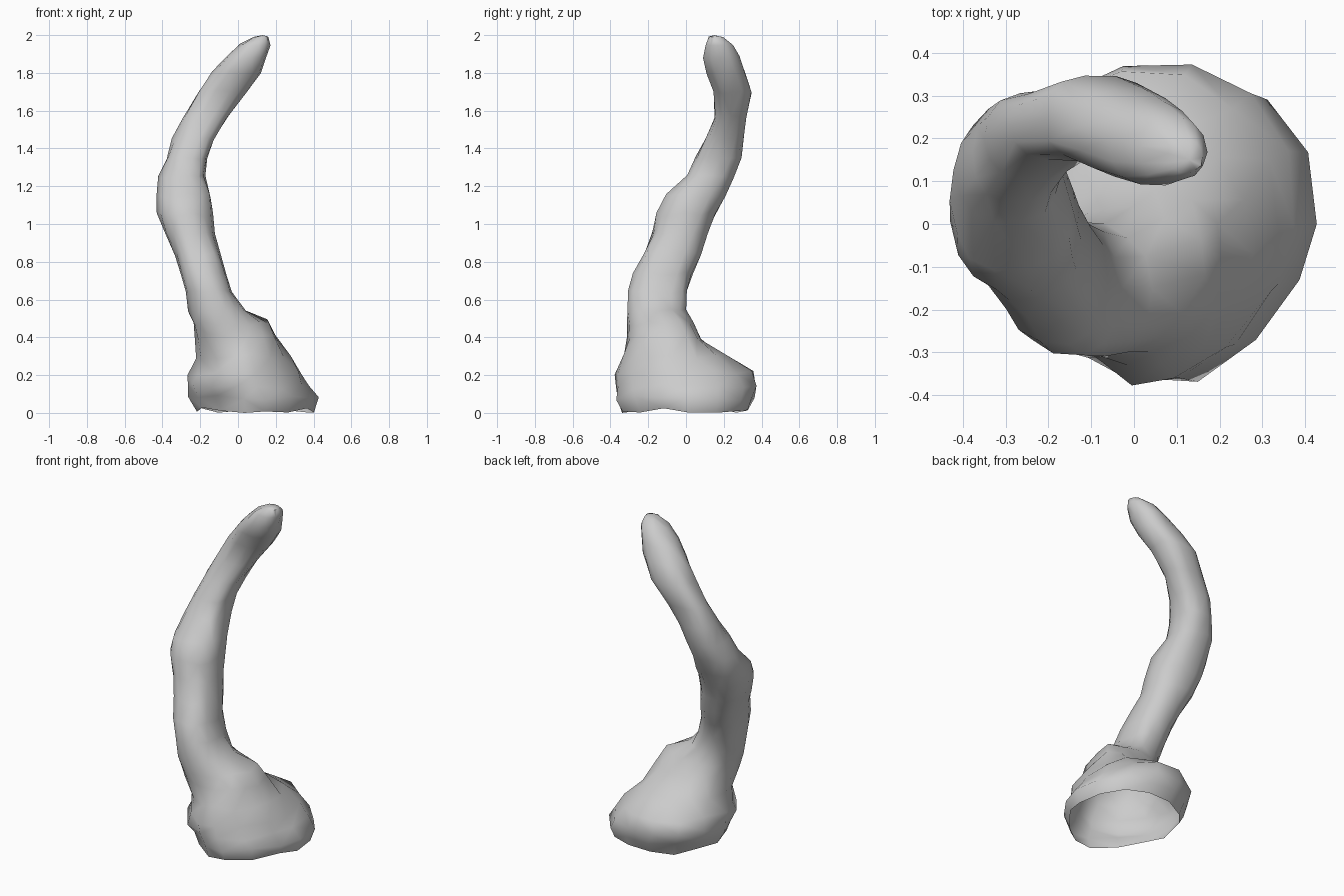
import bpy
import bmesh
import math
import random
from mathutils import Vector

SIDES = 14
FOOT_TOP = 0.35
random.seed(7)

default_cube = bpy.data.objects.get("Cube")
if default_cube:
    bpy.data.objects.remove(default_cube, do_unlink=True)

# One plain grey for the whole piece
grey = bpy.data.materials.new("plain grey")
grey.use_nodes = True
grey.diffuse_color = (0.6, 0.6, 0.6, 1)
grey.node_tree.nodes["Principled BSDF"].inputs["Base Color"].default_value = grey.diffuse_color

# Cross-sections in hundredths: height, x low, x high, y low, y high
SECTIONS = [
    (2, -23, 41, -34, 35),
    (8, -26, 44, -37, 37),
    (14, -28, 39, -39, 38),
    (21, -26, 35, -39, 36),
    (30, -23, 28, -35, 21),
    (40, -23, 21, -31, 9),
    (47, -24, 13, -31, 4),
    (54, -26, 4, -31, 0),
    (64, -28, -3, -31, 1),
    (74, -31, -6, -28, 4),
    (84, -34, -9, -23, 8),
    (95, -39, -12, -18, 12),
    (105, -43, -13, -16, 16),
    (115, -43, -14, -11, 21),
    (125, -42, -17, 0, 26),
    (135, -38, -16, 5, 30),
    (145, -35, -12, 10, 31),
    (157, -29, -5, 15, 32),
    (170, -21, 5, 14, 35),
    (180, -14, 12, 11, 32),
    (188, -6, 15, 9, 29),
    (195, 1, 17, 10, 25),
    (199, 8, 16, 12, 20),
]


def section_centre(section):
    height, x_low, x_high, y_low, y_high = section
    return Vector((x_low + x_high, y_low + y_high, height * 2)) / 200


def section_skew(index):
    """Gentle lean of an oblique cut through the tube, from the centre line slope."""
    before = section_centre(SECTIONS[max(index - 1, 0)])
    after = section_centre(SECTIONS[min(index + 1, len(SECTIONS) - 1)])
    slope = (after - before) / (after.z - before.z)
    shared = slope.x * slope.y
    return 0.4 * math.asin(shared / math.sqrt((1 + slope.x ** 2) * (1 + slope.y ** 2)))


def bulge(value, power):
    """Below one the outline turns squarer, above one it turns pointed."""
    return math.copysign(abs(value) ** power, value)


def add_ring(bm, index):
    section = SECTIONS[index]
    height, x_low, x_high, y_low, y_high = section
    centre = section_centre(section)
    radius_x = (x_high - x_low) / 200
    radius_y = (y_high - y_low) / 200
    in_foot = centre.z < FOOT_TOP
    skew = 0 if in_foot else section_skew(index)
    ring = []
    for side in range(SIDES):
        angle = math.tau * side / SIDES
        # The foot narrows towards its front, the tube is slightly squared
        power = 0.85
        if in_foot:
            power = 1.2 if math.sin(angle) < -0.01 else 0.95
        offset = Vector((radius_x * bulge(math.cos(angle), power),
                         radius_y * bulge(math.sin(angle + skew), power), 0))
        lump = random.uniform(0.95, 1.03)
        wobble = Vector((0, 0, random.uniform(-0.08, 0.08) * min(radius_x, 0.2)))
        ring.append(bm.verts.new(centre + offset * lump + wobble))
    return ring


def bridge(bm, lower, upper):
    for side in range(SIDES):
        after = (side + 1) % SIDES
        bm.faces.new((lower[side], lower[after], upper[after], upper[side]))


# Curved tapering horn with a swollen foot, open underneath
bm = bmesh.new()
rings = [add_ring(bm, index) for index in range(len(SECTIONS))]
for lower, upper in zip(rings, rings[1:]):
    bridge(bm, lower, upper)

# Rounded tip
tip = bm.verts.new((0.13, 0.15, 2))
for side in range(SIDES):
    bm.faces.new((rings[-1][side], rings[-1][(side + 1) % SIDES], tip))

# Small ledge on the left of the foot
for vert in bm.verts:
    reach = (vert.co - Vector((0.13, -0.08, 0.47))).length
    if reach < 0.09:
        vert.co += Vector((0.04, 0, 0.01))

# The lowest rim points touch the ground
lowest = min(vert.co.z for vert in rings[0])
for vert in rings[0]:
    vert.co.z -= lowest

bmesh.ops.recalc_face_normals(bm, faces=bm.faces)
bmesh.ops.triangulate(bm, faces=bm.faces)
mesh = bpy.data.meshes.new("curved_horn")
bm.to_mesh(mesh)
bm.free()
mesh.materials.append(grey)
horn = bpy.data.objects.new("curved_horn", mesh)
bpy.context.collection.objects.link(horn)

# Soft shading with creases kept
bpy.context.view_layer.objects.active = horn
horn.select_set(True)
bpy.ops.object.shade_smooth_by_angle(angle=math.radians(60))
